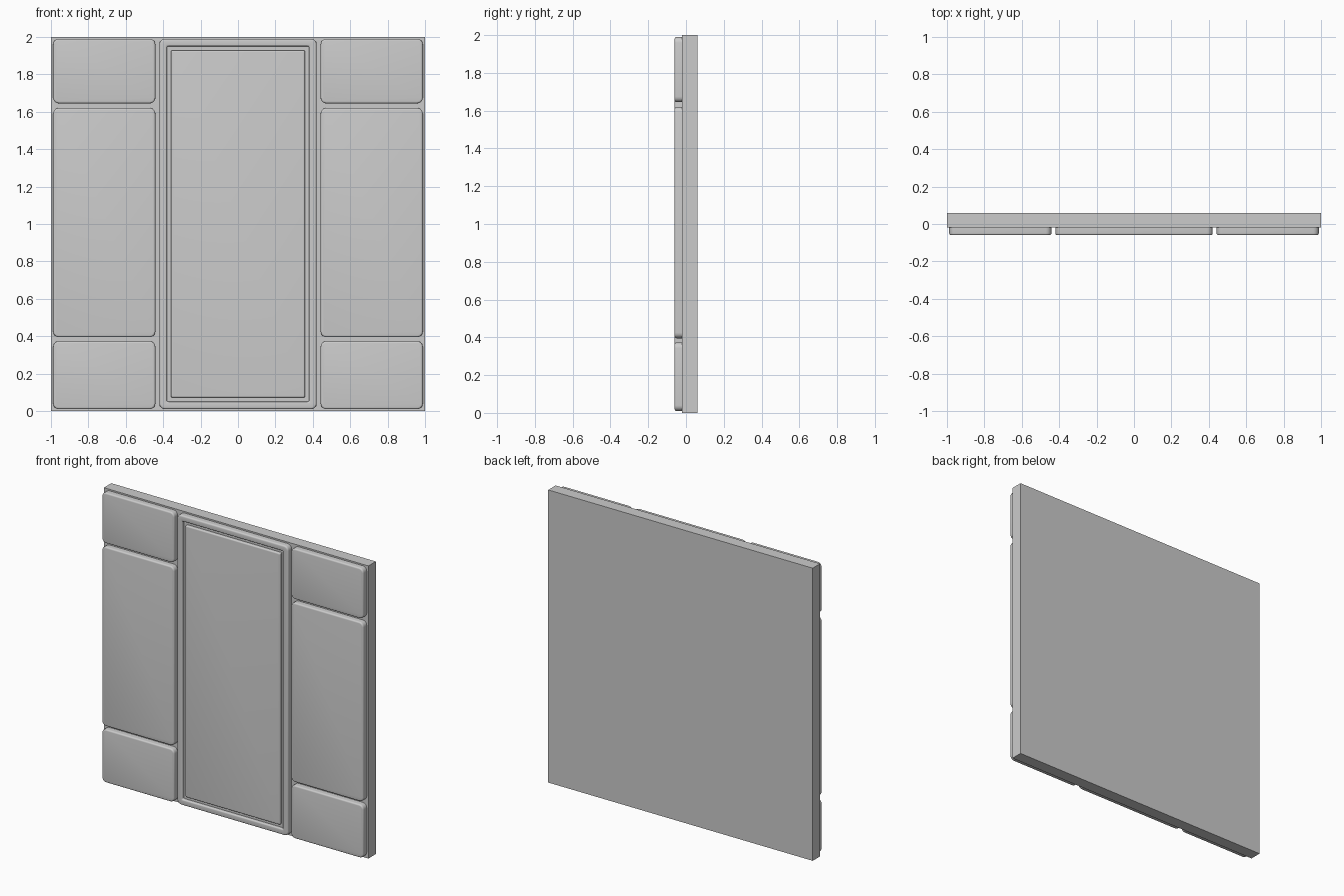
import bpy, bmesh, math

if "Cube" in bpy.data.objects:
    bpy.data.objects.remove(bpy.data.objects["Cube"])

FRONT, BASE, BACK = -0.06, -0.02, 0.06


def make_object(name, bm):
    bmesh.ops.recalc_face_normals(bm, faces=bm.faces)
    me = bpy.data.meshes.new(name)
    bm.to_mesh(me)
    bm.free()
    ob = bpy.data.objects.new(name, me)
    bpy.context.collection.objects.link(ob)
    for o in bpy.context.selected_objects:
        o.select_set(False)
    bpy.context.view_layer.objects.active = ob
    ob.select_set(True)
    bpy.ops.object.shade_smooth_by_angle(angle=math.radians(35))
    return ob


def rounded_loop(bm, rect, inset, y, radius, steps=5):
    x0, x1, z0, z1 = rect
    r = max(radius - inset, 0.008)
    corners = [(x1, z1, -1, -1), (x0, z1, 1, -1), (x0, z0, 1, 1), (x1, z0, -1, 1)]
    verts = []
    for i, (cx, cz, sx, sz) in enumerate(corners):
        for s in range(steps + 1):
            a = math.pi / 2 * (i + s / steps)
            verts.append(bm.verts.new((cx + sx * (inset + r) + r * math.cos(a), y,
                                       cz + sz * (inset + r) + r * math.sin(a))))
    return verts


def panel(name, rect, profile, radius=0.03):
    """Rounded rectangle swept through (inset, y) steps, closed at both ends."""
    bm = bmesh.new()
    loops = [rounded_loop(bm, rect, d, y, radius) for d, y in profile]
    for a, b in zip(loops, loops[1:]):
        for i in range(len(a)):
            j = (i + 1) % len(a)
            bm.faces.new((a[i], a[j], b[j], b[i]))
    bm.faces.new(loops[0])
    bm.faces.new(loops[-1])
    return make_object(name, bm)


def round_over(inset, r=0.01, rising=True):
    """Quarter-round edge profile up to (or down from) the front face."""
    pts = [(inset + r * (1 - math.cos(t)), FRONT + r * (1 - math.sin(t)))
           for t in (math.pi / 8 * k for k in range(5))]
    return pts if rising else [(2 * inset - d, y) for d, y in reversed(pts)]


# backing slab
bm = bmesh.new()
bmesh.ops.create_cube(bm, size=1)
for v in bm.verts:
    v.co = (v.co.x * 2, BASE if v.co.y < 0 else BACK, v.co.z * 2 + 1)
make_object("backing_slab", bm)

# side tiles, three per side
edge = [(0, BASE + 0.002)] + round_over(0)
for part, z0, z1 in (("lower", 0.01, 0.373), ("middle", 0.395, 1.62), ("upper", 1.645, 1.99)):
    for side, x0, x1 in (("left", -0.988, -0.442), ("right", 0.442, 0.988)):
        panel(f"{part}_{side}_tile", (x0, x1, z0, z1), edge)

# tall centre panel with an inset groove around its field
groove = round_over(0.04, 0.008, False) + [(0.04, -0.04), (0.062, -0.04)] + round_over(0.062, 0.008)
panel("centre_panel", (-0.42, 0.42, 0.01, 1.99), edge + groove)
